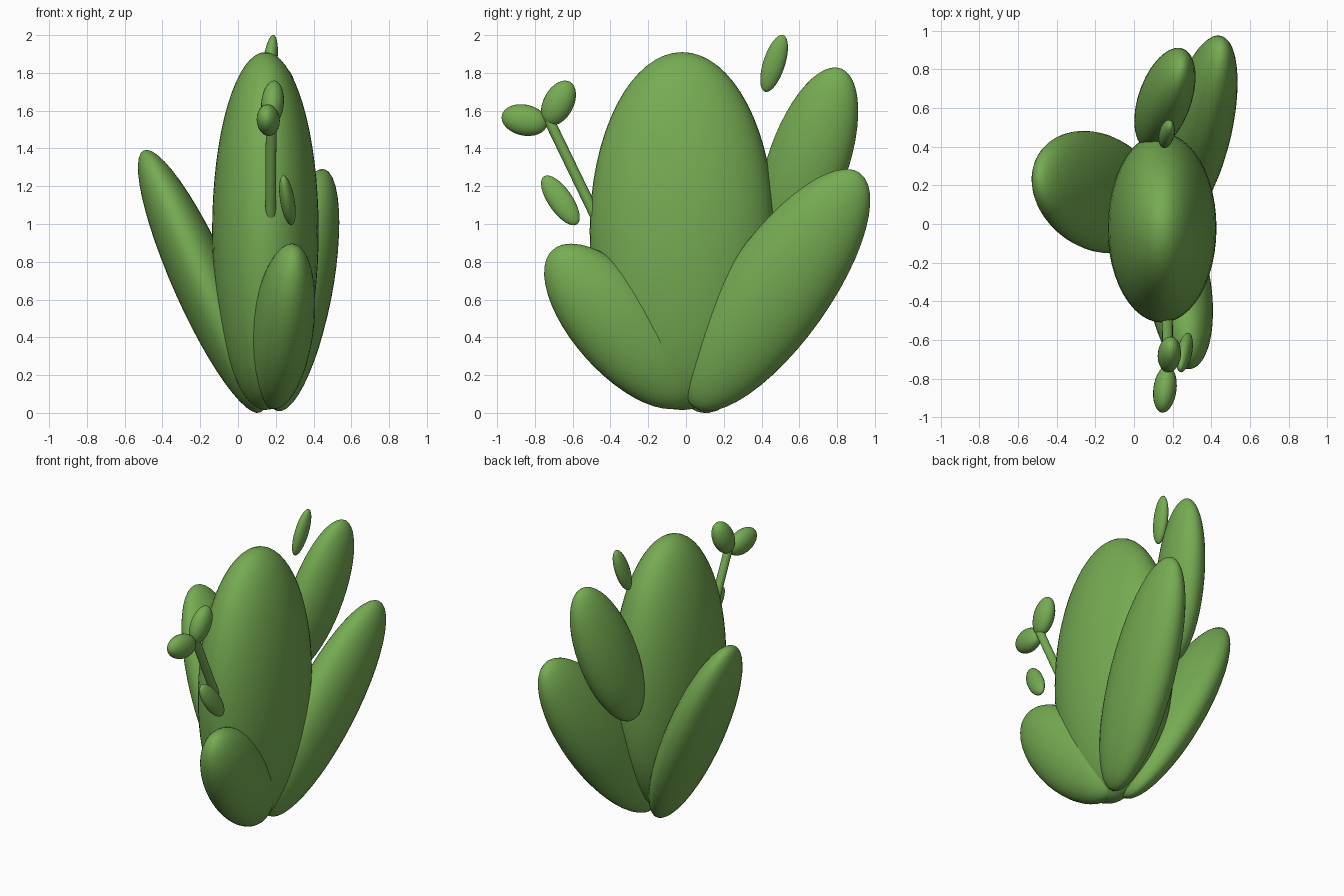
import bpy
from mathutils import Matrix, Vector

if "Cube" in bpy.data.objects:
    bpy.data.objects.remove(bpy.data.objects["Cube"])

green = bpy.data.materials.new("cactus_green")
green.diffuse_color = (0.18, 0.41, 0.085, 1)
green.use_nodes = True
green.node_tree.nodes["Principled BSDF"].inputs["Base Color"].default_value = green.diffuse_color


def finish(obj, name):
    obj.name = name
    obj.data.materials.append(green)
    bpy.ops.object.shade_smooth_by_angle()


def pad(name, base, tip, width, thick, facing=(1, 0, 0), segs=40, rings=24):
    """Flattened ellipsoid from base to tip; facing is its thin direction."""
    base, tip, face = Vector(base), Vector(tip), Vector(facing)
    long = (tip - base).normalized()
    face = (face - long * face.dot(long)).normalized()
    side = long.cross(face)
    bpy.ops.mesh.primitive_uv_sphere_add(segments=segs, ring_count=rings, radius=1)
    obj = bpy.context.object
    axes = Matrix((face, side, long)).transposed().to_4x4()
    size = Matrix.Diagonal((thick, width, (tip - base).length / 2, 1))
    obj.data.transform(axes @ size)
    obj.location = (base + tip) / 2
    finish(obj, name)


def stem(name, start, end, radius):
    start, end = Vector(start), Vector(end)
    bpy.ops.mesh.primitive_cylinder_add(vertices=16, radius=radius,
                                        depth=(end - start).length,
                                        location=(start + end) / 2)
    obj = bpy.context.object
    obj.rotation_euler = (end - start).to_track_quat('Z', 'Y').to_euler()
    finish(obj, name)


# Large pads growing from the ground
pad("main_pad", (0.145, -0.02, 0.015), (0.145, -0.02, 1.91), 0.49, 0.282, (1, 0, 0), 48, 32)
pad("left_pad", (0.119, 0.09, 0.003), (-0.499, 0.24, 1.389), 0.31, 0.155)
pad("back_pad", (0.21, 0.04, 0.03), (0.455, 0.92, 1.27), 0.28, 0.165)
pad("front_pad", (0.183, 0.016, 0.053), (0.293, -0.706, 0.863), 0.25, 0.163)

# Upper pad on the back of the main pad
pad("upper_back_pad", (0.073, 0.474, 0.837), (0.247, 0.82, 1.823), 0.215, 0.132, (1, -0.16, 0))

# Flower stem with two buds
stem("flower_stem", (0.171, -0.43, 0.94), (0.176, -0.735, 1.57), 0.028)
small = dict(segs=24, rings=16)
pad("stem_bud_low", (0.175, -0.735, 1.525), (0.145, -0.975, 1.575), 0.082, 0.06, **small)
pad("stem_bud_high", (0.173, -0.735, 1.527), (0.193, -0.615, 1.753), 0.08, 0.06, **small)

# Loose buds
pad("front_bud", (0.284, -0.577, 0.998), (0.239, -0.753, 1.252), 0.064, 0.038, **small)
pad("top_bud", (0.15, 0.418, 1.70), (0.188, 0.515, 2.0), 0.058, 0.038, **small)
